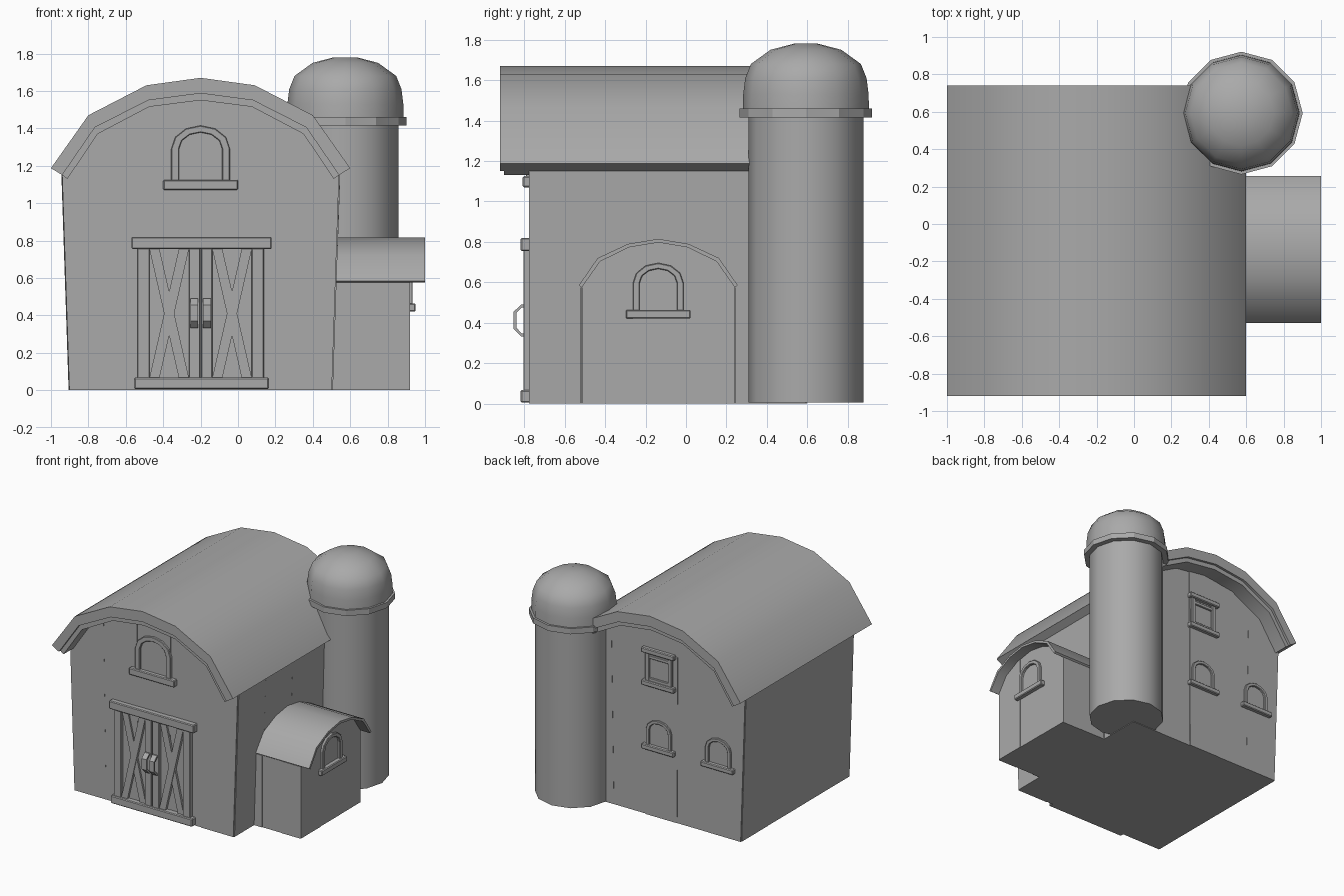
import bpy, bmesh, math, random
from mathutils import Vector, Matrix

random.seed(4)
cube = bpy.data.objects.get("Cube")
if cube:
    bpy.data.objects.remove(cube, do_unlink=True)

grey = bpy.data.materials.new("plain_grey")
grey.use_nodes = True
grey.diffuse_color = (0.4, 0.4, 0.4, 1)
grey.node_tree.nodes["Principled BSDF"].inputs["Base Color"].default_value = (0.4, 0.4, 0.4, 1)

# Wall directions: across, up, outward
UP = Vector((0, 0, 1))
FRONT = (Vector((1, 0, 0)), UP, Vector((0, -1, 0)))
BACK = (Vector((-1, 0, 0)), UP, Vector((0, 1, 0)))
SIDE = (Vector((0, 1, 0)), UP, Vector((1, 0, 0)))


def finish(name, bm, smooth=0, bevel=0):
    bmesh.ops.recalc_face_normals(bm, faces=bm.faces)
    mesh = bpy.data.meshes.new(name)
    bm.to_mesh(mesh)
    bm.free()
    mesh.materials.append(grey)
    ob = bpy.data.objects.new(name, mesh)
    bpy.context.collection.objects.link(ob)
    if bevel:
        mod = ob.modifiers.new("soft_edges", "BEVEL")
        mod.width, mod.segments = bevel, 1
    if smooth:
        bpy.ops.object.select_all(action="DESELECT")
        ob.select_set(True)
        bpy.context.view_layer.objects.active = ob
        bpy.ops.object.shade_smooth_by_angle(angle=math.radians(smooth))
    return ob


def add_prism(bm, pts, w0, w1, facing):
    u, v, w = facing
    rings = [[bm.verts.new(u * a + v * b + w * d) for a, b in pts] for d in (w0, w1)]
    n = len(pts)
    for i in range(n):
        j = (i + 1) % n
        bm.faces.new((rings[0][i], rings[0][j], rings[1][j], rings[1][i]))
    bm.faces.new(rings[0])
    bm.faces.new(rings[1])


def prism(name, pts, w0, w1, facing, smooth=0, bevel=0):
    bm = bmesh.new()
    add_prism(bm, pts, w0, w1, facing)
    return finish(name, bm, smooth, bevel)


def bar(name, u0, u1, v0, v1, w0, w1, facing, bevel=0.006):
    return prism(name, [(u0, v0), (u1, v0), (u1, v1), (u0, v1)], w0, w1, facing, 0, bevel)


def arch(centre, half):
    """Full profile from its left half, listed eave to ridge."""
    return [(centre - d, z) for d, z in half] + [(centre + d, z) for d, z in half[-2::-1]]


def height(prof, u):
    for (a, za), (b, zb) in zip(prof, prof[1:]):
        if a <= u <= b:
            return za + (zb - za) * (u - a) / (b - a)
    return prof[-1][1]


def plank_walls(name, prof, taper, w0, w1, n_end, n_side, facing):
    """Boarded block under an arched profile; boards sit unevenly."""
    bm = bmesh.new()
    left, right = prof[0][0], prof[-1][0]
    mid, half, eave = (left + right) / 2, (right - left) / 2, prof[0][1]
    for i in range(n_end):
        a = left + 2 * half * i / n_end
        b = left + 2 * half * (i + 1) / n_end
        top = [(b, height(prof, b))] + [p for p in prof[::-1] if a < p[0] < b] + [(a, height(prof, a))]
        foot = [(mid + (u - mid) * taper, 0) for u in (a, b)]
        add_prism(bm, foot + top, w0 + random.uniform(0, 0.008), w1 - random.uniform(0, 0.008), facing)
    for s in (-1, 1):
        for i in range(n_side):
            a = w0 + 0.01 + (w1 - w0 - 0.02) * i / n_side
            b = w0 + 0.01 + (w1 - w0 - 0.02) * (i + 1) / n_side
            out = random.uniform(0.001, 0.007)
            pts = [(half * taper - 0.05, 0), (half * taper + out, 0), (half + out, eave), (half - 0.05, eave)]
            add_prism(bm, [(mid + s * u, z) for u, z in pts], a, b, facing)
    return finish(name, bm)


# Main barn
MID = -0.2
outer = arch(MID, [(0.8, 1.187), (0.6, 1.47), (0.29, 1.63), (0, 1.67)])
middle = arch(MID, [(0.74, 1.15), (0.565, 1.405), (0.28, 1.55), (0, 1.587)])
inner = arch(MID, [(0.712, 1.13), (0.55, 1.37), (0.275, 1.515), (0, 1.55)])
plank_walls("barn_walls", middle, 0.948, -0.6, 0.778, 5, 4, FRONT)
prism("barn_roof", outer + middle[::-1], -0.74, 0.92, FRONT, 35)
prism("roof_trim", middle + inner[::-1], -0.72, 0.9, FRONT, 35)

# Side annex
ANNEX = -0.137
annex_outer = arch(ANNEX, [(0.393, 0.585), (0.3, 0.72), (0.15, 0.79), (0, 0.815)])
annex_inner = arch(ANNEX, [(0.378, 0.575), (0.288, 0.703), (0.145, 0.773), (0, 0.797)])
plank_walls("annex_walls", annex_inner, 1, 0.4, 0.92, 3, 3, SIDE)
prism("annex_roof", annex_outer + annex_inner[::-1], 0.45, 1.0, SIDE, 35)

# Silo body, collar and dome
SILO = Matrix.Translation((0.574, 0.593, 0))


def lathe(name, profile, smooth):
    bm = bmesh.new()
    vs = [bm.verts.new((r, 0, z)) for r, z in profile]
    edges = [bm.edges.new(pair) for pair in zip(vs, vs[1:])]
    bmesh.ops.spin(bm, geom=vs + edges, cent=(0, 0, 0), axis=(0, 0, 1), angle=math.tau, steps=12)
    bmesh.ops.remove_doubles(bm, verts=bm.verts, dist=0.0001)
    bmesh.ops.transform(bm, matrix=SILO, verts=bm.verts)
    return finish(name, bm, smooth)


lathe("silo_body", [(0, 0.005), (0.285, 0.005), (0.285, 1.43), (0, 1.43)], 40)
lathe("silo_collar", [(0, 1.415), (0.328, 1.415), (0.328, 1.46), (0, 1.46)], 20)
lathe("silo_dome", [(0, 1.45), (0.312, 1.45), (0.31, 1.53), (0.3, 1.61), (0.272, 1.68),
                    (0.175, 1.75), (0.06, 1.78), (0, 1.78)], 45)


# Windows
def arched_window(name, u, z, wall, size, facing):
    """z is the underside of the sill."""
    def outline(r, top):
        curve = [(u + r * size * math.cos(t * math.pi / 6),
                  z + size * (0.22 + (top - 0.22) * math.sin(t * math.pi / 6))) for t in range(7)]
        return [(u + r * size, z + 0.04 * size)] + curve + [(u - r * size, z + 0.04 * size)]
    prism(name + "_frame", outline(0.157, 0.345) + outline(0.115, 0.308)[::-1],
          wall - 0.02, wall + 0.014, facing, 0, 0.004)
    bar(name + "_sill", u - 0.2 * size, u + 0.2 * size, z, z + 0.055 * size,
        wall - 0.02, wall + 0.03, facing)


arched_window("loft_window", MID, 1.07, 0.778, 1, FRONT)
arched_window("annex_window", ANNEX, 0.42, 0.92, 0.8, SIDE)
arched_window("back_middle_window", 0.185, 0.53, 0.6, 0.72, BACK)
arched_window("back_corner_window", 0.71, 0.53, 0.6, 0.72, BACK)

# Square back window: two ledges and two posts
for label, z in (("sill", 1.04), ("lintel", 1.3)):
    bar("back_loft_" + label, 0.04, 0.33, z, z + 0.04, 0.58, 0.63, BACK)
for s in (-1, 1):
    c = 0.185 + s * 0.1
    bar("back_loft_post", c - 0.018, c + 0.018, 1.07, 1.31, 0.58, 0.615, BACK, 0.004)
for z in (1.09, 1.27):
    bar("back_loft_rail", 0.09, 0.28, z - 0.014, z + 0.014, 0.58, 0.612, BACK, 0.004)

# Barn door: rails, posts, crossed braces, handles
bar("door_header", -0.57, 0.18, 0.755, 0.82, 0.76, 0.818, FRONT)
bar("door_sill", -0.555, 0.165, 0.005, 0.067, 0.76, 0.818, FRONT)
for s in (-1, 1):
    for a, b in ((0.003, 0.063), (0.273, 0.338)):
        lo, hi = sorted((MID + s * a, MID + s * b))
        bar("door_post", lo, hi, 0.05, 0.77, 0.76, 0.804, FRONT, 0.004)
    for lean in (-1, 1):
        c = MID + s * 0.168
        low, high = c - lean * 0.08, c + lean * 0.08
        prism("door_brace", [(low - 0.027, 0.06), (low + 0.027, 0.06), (high + 0.027, 0.76), (high - 0.027, 0.76)],
              0.76, 0.793 + lean * 0.003, FRONT)
    # Handle: bent strip extruded sideways
    grip = [(-0.795, 0.49), (-0.815, 0.49), (-0.852, 0.455), (-0.852, 0.37), (-0.815, 0.332), (-0.795, 0.332)]
    hollow = [(-0.795, 0.475), (-0.813, 0.475), (-0.838, 0.45), (-0.838, 0.375), (-0.813, 0.347), (-0.795, 0.347)]
    prism("door_handle", grip + hollow[::-1], MID + s * 0.034 - 0.021, MID + s * 0.034 + 0.021, SIDE)
